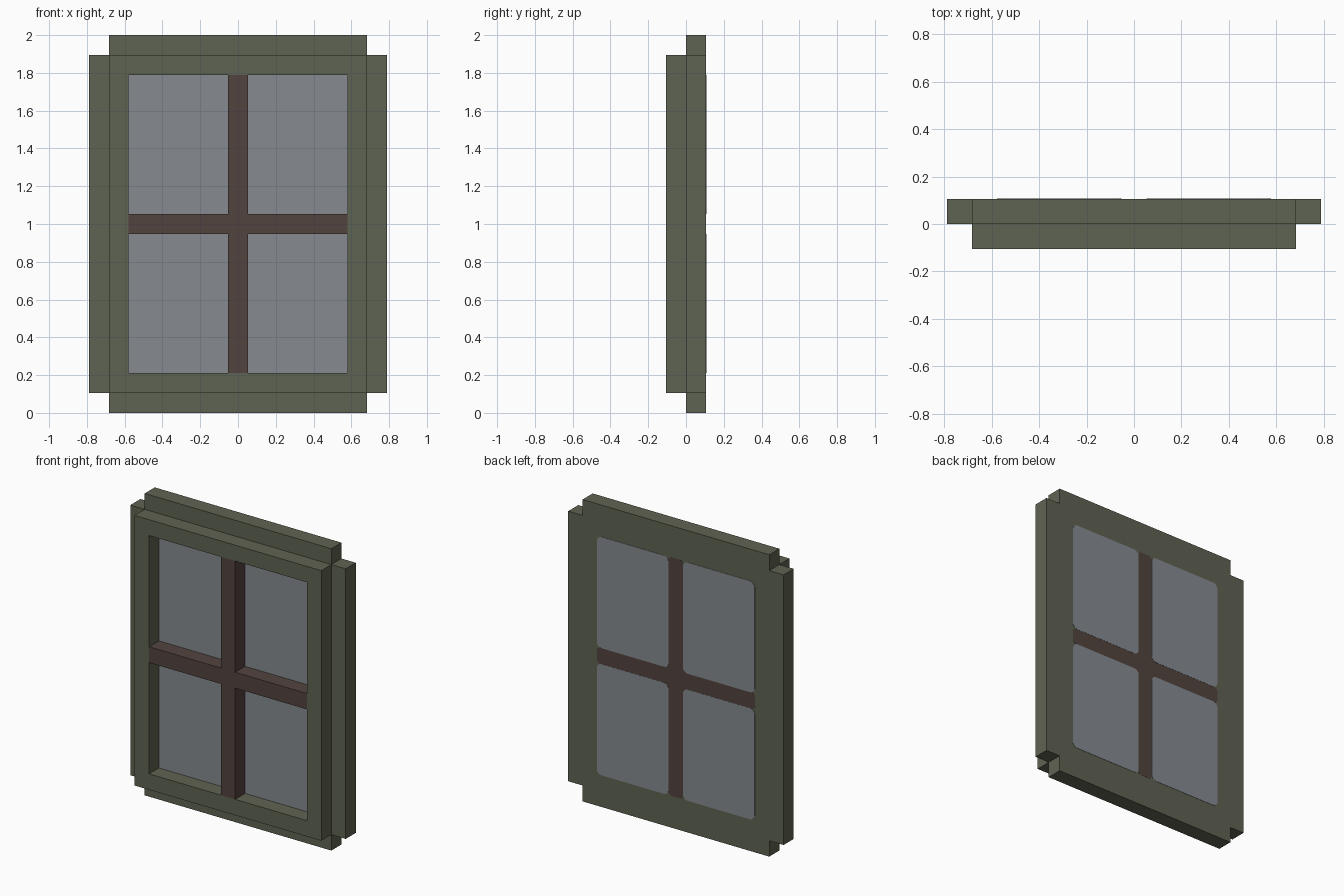
import bpy
import bmesh
import math

cube = bpy.data.objects.get("Cube")
if cube:
    bpy.data.objects.remove(cube, do_unlink=True)

U = 2 / 19            # module: every part is a multiple of this
MID = 1.0             # height of the window centre


def material(name, srgb):
    col = tuple(((c / 255 + 0.055) / 1.055) ** 2.4 for c in srgb) + (1.0,)
    m = bpy.data.materials.new(name)
    m.use_nodes = True
    m.diffuse_color = col
    bsdf = next(n for n in m.node_tree.nodes if n.type == 'BSDF_PRINCIPLED')
    bsdf.inputs["Base Color"].default_value = col
    bsdf.inputs["Roughness"].default_value = 0.8
    return m


GREEN = material("frame_green", (95, 99, 82))
BROWN = material("bar_brown", (82, 68, 62))
GLASS = material("glass_grey", (134, 138, 144))


def finish(name, bm, mat):
    bmesh.ops.recalc_face_normals(bm, faces=bm.faces)
    me = bpy.data.meshes.new(name)
    bm.to_mesh(me)
    bm.free()
    me.materials.append(mat)
    ob = bpy.data.objects.new(name, me)
    bpy.context.collection.objects.link(ob)
    return ob


def prism(name, pts, y0, y1, mat):
    """Extrude an x-z outline, centred on the window, from y0 to y1."""
    bm = bmesh.new()
    a = [bm.verts.new((x, y0, z + MID)) for x, z in pts]
    b = [bm.verts.new((x, y1, z + MID)) for x, z in pts]
    bm.faces.new(a)
    bm.faces.new(b[::-1])
    for i in range(len(pts)):
        j = (i + 1) % len(pts)
        bm.faces.new((a[i], a[j], b[j], b[i]))
    return finish(name, bm, mat)


def ring(name, outer, inner, y0, y1, mat):
    """Rectangular frame with an open middle."""
    bm = bmesh.new()
    loops = [[bm.verts.new((x, y, z + MID)) for x, z in rect(*s)]
             for s, y in ((outer, y0), (inner, y0), (inner, y1), (outer, y1))]
    for k in range(4):
        p, q = loops[k], loops[(k + 1) % 4]
        for i in range(4):
            j = (i + 1) % 4
            bm.faces.new((p[i], p[j], q[j], q[i]))
    return finish(name, bm, mat)


def rect(w, h, cx=0, cz=0):
    return [(cx - w, cz - h), (cx + w, cz - h), (cx + w, cz + h), (cx - w, cz + h)]


def rounded(w, h, cx, cz, r, steps=4):
    pts = []
    for k, (sx, sz) in enumerate(((1, 1), (-1, 1), (-1, -1), (1, -1))):
        for s in range(steps + 1):
            a = math.pi / 2 * (k + s / steps)
            pts.append((cx + sx * (w - r) + r * math.cos(a),
                        cz + sz * (h - r) + r * math.sin(a)))
    return pts


def four_way(quarter):
    """Mirror a first-quadrant outline into all four quadrants."""
    pts = list(quarter)
    pts += [(-x, z) for x, z in reversed(quarter)]
    pts += [(-x, -z) for x, z in quarter]
    pts += [(x, -z) for x, z in reversed(quarter)]
    return pts


# Back slab with notched corners
W, H = 6.5 * U, 8.5 * U
prism("back_slab", four_way([(W + U, H), (W, H), (W, H + U)]), 0, U, GREEN)

# Raised front frame
OW, OH, B = 5.5 * U, 7.5 * U, 0.5 * U
ring("front_frame", (W, H), (OW, OH), -U, 0, GREEN)

# Crossing glazing bars, flush with the frame front
prism("glazing_bars", four_way([(OW, B), (B, B), (B, OH)]), -U, 0, BROWN)

# Bars on the back: softened ends, filled corners at the crossing
c, e = 0.03, 0.015
prism("back_bars", four_way([(OW, B - e), (OW - e, B), (B + c, B), (B, B + c),
                             (B, OH - e), (B - e, OH)]), U, U + 0.001, BROWN)

# Four panes, square at the front and rounded at the back
pw, ph = (OW - B) / 2, (OH - B) / 2
for sx, side in ((1, "left"), (-1, "right")):
    for sz, level in ((1, "upper"), (-1, "lower")):
        cx, cz = sx * (B + pw), sz * (B + ph)
        prism(f"{level}_{side}_pane_front", rect(pw, ph, cx, cz), -0.002, 0, GLASS)
        prism(f"{level}_{side}_pane_back", rounded(pw, ph, cx, cz, 0.035),
              U, U + 0.002, GLASS)
